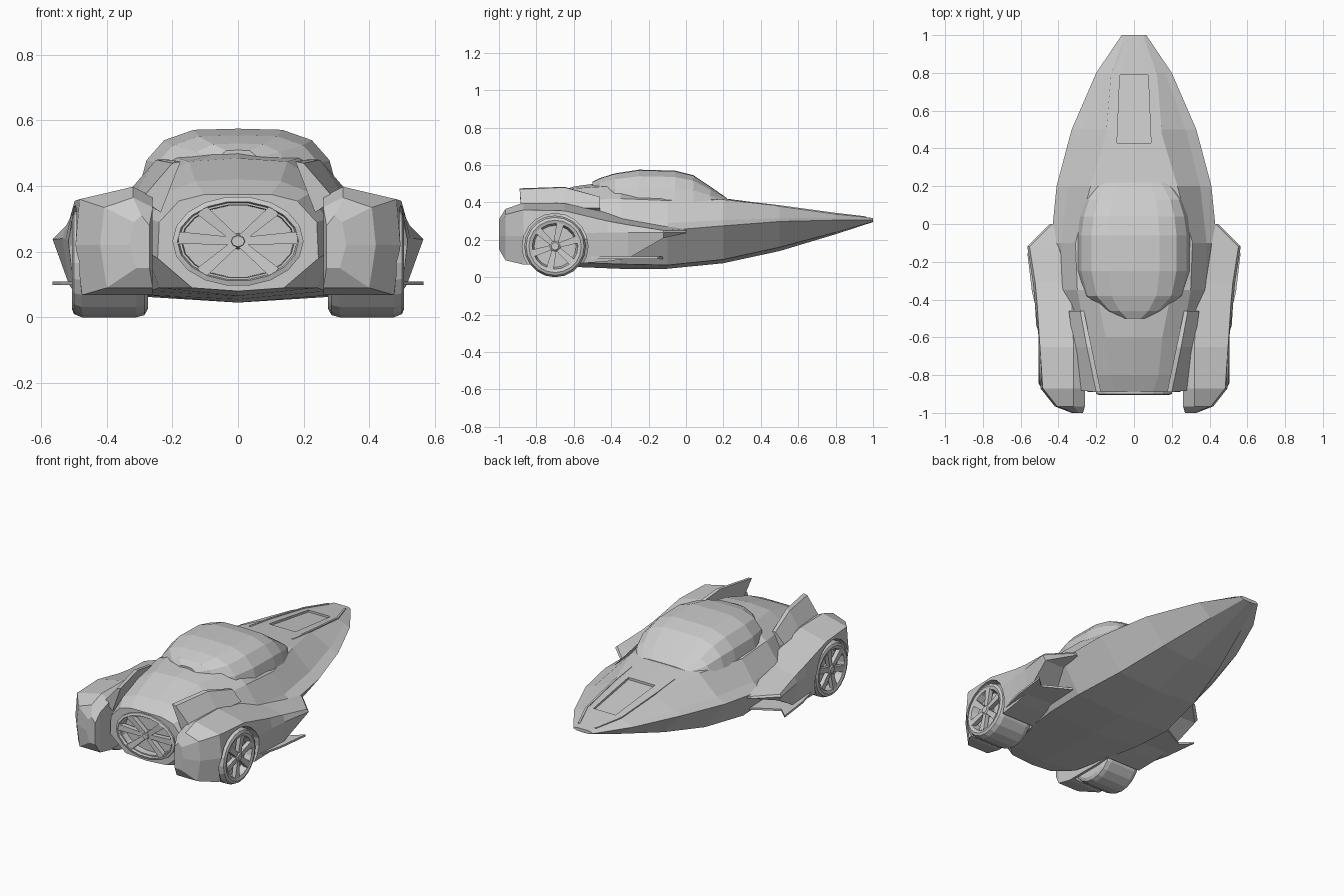
import bpy, bmesh
from math import sin, cos, pi, radians
from mathutils import Vector

if "Cube" in bpy.data.objects:
    bpy.data.objects.remove(bpy.data.objects["Cube"])


def add_object(name, bm, mirror=False):
    bmesh.ops.recalc_face_normals(bm, faces=bm.faces)
    me = bpy.data.meshes.new(name)
    bm.to_mesh(me)
    bm.free()
    ob = bpy.data.objects.new(name, me)
    bpy.context.collection.objects.link(ob)
    if mirror:
        add_mirror(ob)
    return ob


def add_mirror(ob):
    ob.modifiers.new("mirror", 'MIRROR').use_axis[0] = True


def cut(ob, cutter):
    mod = ob.modifiers.new("cut", 'BOOLEAN')
    mod.operation, mod.solver, mod.object = 'DIFFERENCE', 'EXACT', cutter
    cutter.hide_render = True
    cutter.display_type = 'WIRE'


def loft(rings, bm=None, cap=True, wrap=False):
    """Skin closed rings of points, one after another."""
    bm = bm or bmesh.new()
    vs = [[bm.verts.new(p) for p in r] for r in rings]
    n = len(vs[0])
    pairs = list(zip(vs, vs[1:])) + ([(vs[-1], vs[0])] if wrap else [])
    for a, b in pairs:
        for i in range(n):
            j = (i + 1) % n
            bm.faces.new((a[i], a[j], b[j], b[i]))
    if cap and not wrap:
        bm.faces.new(vs[0])
        bm.faces.new(vs[-1])
    return bm


def full_section(y, half):
    """Half outline from bottom centre to top centre, mirrored to a ring."""
    other = [(-x, z) for x, z in reversed(half) if x > 0]
    return [Vector((x, y, z)) for x, z in half + other]


def bar(bm, a, b, w, axis, depth, taper=1.0):
    """Flat spoke from a to b, lying in the plane normal to axis."""
    a, b, n = Vector(a), Vector(b), Vector(axis)
    side = (b - a).cross(n).normalized()
    loft([[p + side * s * k * w / 2 + n * d * depth / 2
           for s, d in ((-1, -1), (1, -1), (1, 1), (-1, 1))]
          for p, k in ((a, 1), (b, taper))], bm)


def ellipse(y, rx, rz, n=18, zc=0.232):
    return [Vector((rx * cos(2 * pi * i / n), y, zc + rz * sin(2 * pi * i / n)))
            for i in range(n)]


# Hull: keel, chine, rim, inner rim, shoulder, deck edge, deck centre
hull_stations = [
    (1.00, .295, (.04, .297), (.065, .305), (.060, .310), (.05, .315), (.03, .316), .316),
    (0.80, .230, (.11, .240), (.20, .305), (.165, .318), (.115, .340), (.06, .342), .342),
    (0.50, .140, (.20, .160), (.33, .298), (.275, .315), (.14, .381), (.08, .383), .383),
    (0.20, .075, (.27, .095), (.41, .275), (.350, .305), (.23, .415), (.12, .420), .422),
    (-0.10, .045, (.32, .065), (.44, .250), (.385, .290), (.31, .410), (.18, .430), .440),
    (-0.35, .045, (.31, .070), (.41, .220), (.380, .310), (.30, .420), (.20, .490), .520),
    (-0.60, .055, (.27, .080), (.31, .200), (.305, .300), (.255, .410), (.15, .475), .485),
    (-0.80, .065, (.24, .090), (.28, .200), (.270, .300), (.22, .380), (.13, .415), .420),
    (-0.89, .080, (.14, .090), (.245, .180), (.240, .290), (.18, .355), (.10, .375), .375),
]
hull = add_object("hull", loft([full_section(s[0], [(0, s[1]), *s[2:7], (0, s[7])])
                                for s in hull_stations]))

# Recessed deck panel
panel = [(-.09, .43), (.09, .43), (.075, .79), (-.075, .79)]
deck_z = {.43: .39, .79: .343}
deck_cutter = add_object("deck_panel_cutter", loft(
    [[(x, y, deck_z[y] + d) for x, y in panel] for d in (-.012, .06)]))
cut(hull, deck_cutter)

# Raised trim lines running down the deck shoulders
bm = bmesh.new()
for a, b in (((.055, .96, .321), (.115, .80, .340)), ((.115, .80, .340), (.14, .50, .381)),
             ((.14, .50, .381), (.145, .32, .402))):
    bar(bm, a, b, .012, (0, 0, 1), .008)
add_object("deck_trim", bm, True)

# Canopy
canopy_curve = [(1, 0), (.93, .45), (.75, .8), (.45, .98), (0, 1)]
canopy = []
for y, w, h in ((.22, .19, .022), (.13, .255, .085), (.04, .285, .145), (-.06, .30, .17),
                (-.25, .30, .175), (-.38, .265, .155), (-.46, .17, .13), (-.50, .08, .11)):
    canopy.append(full_section(y, [(0, .38)] + [(w * a, .40 + h * b) for a, b in canopy_curve]))
add_object("canopy", loft(canopy))

# Round nozzle: recess, ring, spokes and hub
nozzle_cutter = add_object("nozzle_cutter", loft([ellipse(-1.0, .18, .117), ellipse(-.85, .17, .11)]))
cut(hull, nozzle_cutter)
add_object("nozzle_ring", loft([ellipse(-.86, .20, .137), ellipse(-.90, .20, .137),
                                ellipse(-.905, .185, .122), ellipse(-.86, .17, .11)], wrap=True))
bm = bmesh.new()
for deg in (5, 52, 128, 175, 232, 308):
    a = radians(deg)
    bar(bm, (0, -.875, .232), (.182 * cos(a), -.888, .232 + .122 * sin(a)),
        .022, (0, 1, 0), .03, 1.7)
loft([ellipse(-.85, .03, .025, 8), ellipse(-.90, .02, .017, 8)], bm)
add_object("nozzle_spokes", bm)

# Wheel pods: y, inner x, outer x, bottom z, middle z, outer top z, inner top z
pod = []
for y, xi, xo, zb, zm, zo, zi in (
        (-1.00, .27, .33, .15, .22, .29, .31),
        (-.965, .26, .42, .09, .22, .335, .365),
        (-.87, .26, .495, .068, .22, .36, .398),
        (-.65, .26, .51, .068, .23, .355, .395),
        (-.42, .27, .525, .085, .24, .30, .345),
        (-.31, .28, .535, .10, .24, .28, .315),
        (-.12, .34, .565, .21, .238, .25, .275),
        (.00, .39, .445, .235, .24, .25, .26)):
    m = xi + min(.06, (xo - xi) * .4)
    pod.append([(x, y, z) for x, z in ((xi, zb), (xo - .02, zb), (xo, zm),
                                       (xo - .012, zo), (m, zi), (xi, zi - .03))])
wheel_pod = add_object("wheel_pod", loft(pod))


# Wheels: turned tyre, six spokes and a hub
WY, WZ = -.70, .165


def wheel_ring(x, r, n=20):
    return [Vector((x, WY + r * sin(2 * pi * i / n), WZ - r * cos(2 * pi * i / n)))
            for i in range(n)]


arch_cutter = add_object("arch_cutter", loft([wheel_ring(.275, .176), wheel_ring(.65, .176)]))
cut(wheel_pod, arch_cutter)
add_mirror(wheel_pod)
tyre = [(.275, .14), (.285, .158), (.31, .165), (.475, .165), (.50, .155), (.506, .14),
        (.50, .122), (.46, .112)]
add_object("tyre", loft([wheel_ring(x, r) for x, r in tyre]), True)
bm = bmesh.new()
for i in range(6):
    a = i * pi / 3 + .3
    bar(bm, (.485, WY, WZ), (.492, WY + .125 * cos(a), WZ + .125 * sin(a)),
        .022, (1, 0, 0), .025, 1.8)
loft([wheel_ring(.455, .032, 10), wheel_ring(.495, .032, 10), wheel_ring(.505, .02, 10)], bm)
add_object("wheel_spokes", bm, True)

# Thin side blades under the pods
blade = [(.30, -.10), (.50, -.21), (.565, -.15), (.54, -.36), (.50, -.52), (.30, -.52)]
add_object("side_blade", loft([[(x, y, z) for x, y in blade] for z in (.098, .110)]), True)

# Upright fins beside the sloping tail
fin = [
    [(.175, -.89, .475), (.20, -.89, .47), (.295, -.88, .36), (.235, -.88, .32)],
    [(.225, -.65, .483), (.25, -.65, .48), (.32, -.65, .37), (.27, -.65, .34)],
    [(.265, -.46, .43), (.285, -.46, .43), (.345, -.46, .37), (.30, -.46, .34)],
]
add_object("tail_fin", loft(fin), True)
